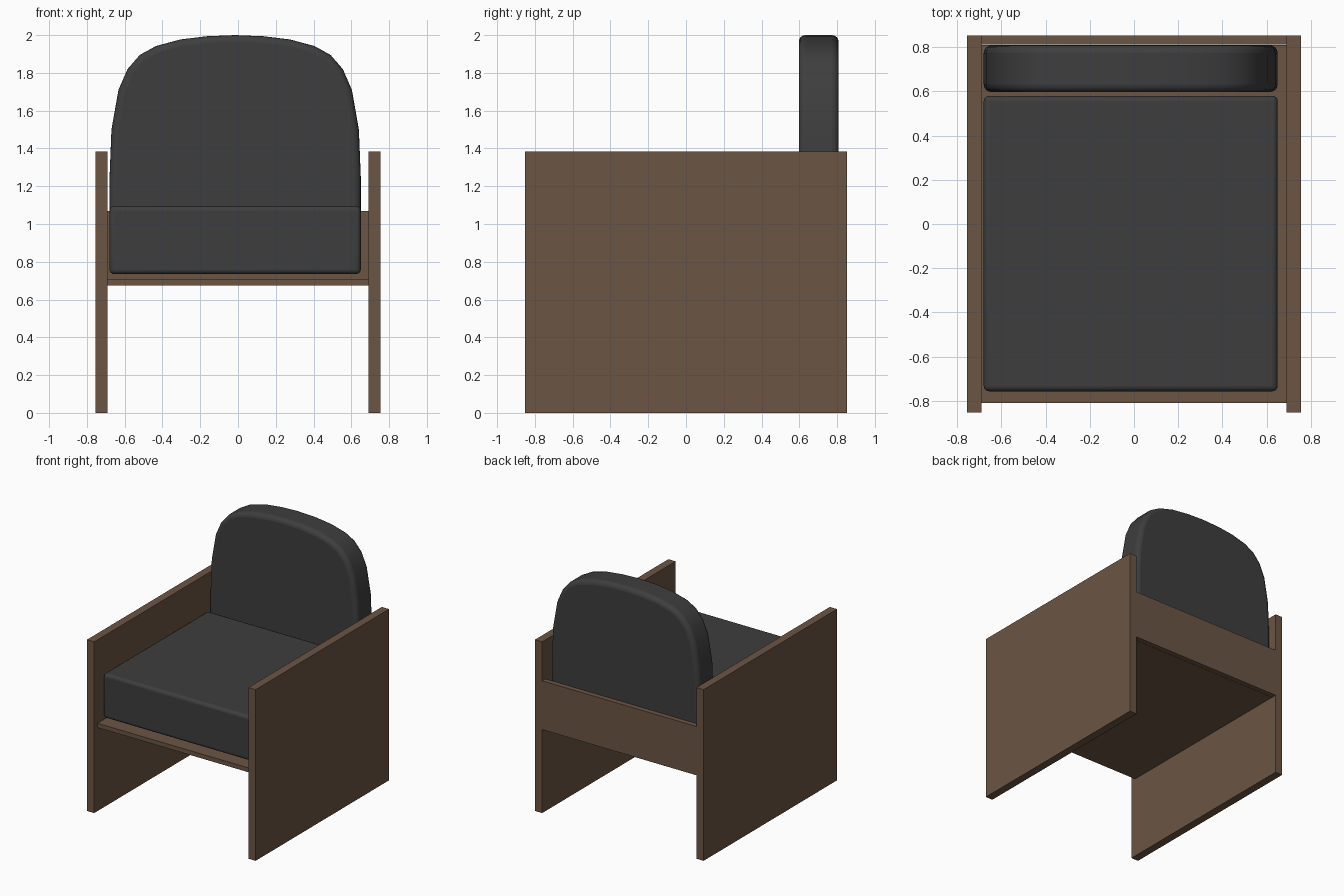
import bpy
import bmesh
import math

if "Cube" in bpy.data.objects:
    bpy.data.objects.remove(bpy.data.objects["Cube"])


def material(name, rgb):
    m = bpy.data.materials.new(name)
    m.diffuse_color = (*rgb, 1)
    m.use_nodes = True
    m.node_tree.nodes["Principled BSDF"].inputs["Base Color"].default_value = m.diffuse_color
    return m


wood = material("brown_wood", (0.145, 0.09, 0.057))
fabric = material("dark_fabric", (0.048, 0.048, 0.048))


def prism(name, outline, y0, y1, mat):
    """Extrude an x-z outline from y0 to y1."""
    bm = bmesh.new()
    face = bm.faces.new([bm.verts.new((x, y0, z)) for x, z in outline])
    ext = bmesh.ops.extrude_face_region(bm, geom=[face])
    verts = [v for v in ext["geom"] if isinstance(v, bmesh.types.BMVert)]
    bmesh.ops.translate(bm, verts=verts, vec=(0, y1 - y0, 0))
    bmesh.ops.recalc_face_normals(bm, faces=bm.faces)
    me = bpy.data.meshes.new(name)
    bm.to_mesh(me)
    bm.free()
    me.materials.append(mat)
    ob = bpy.data.objects.new(name, me)
    bpy.context.collection.objects.link(ob)
    return ob


def rect(x0, x1, z0, z1):
    return [(x0, z0), (x1, z0), (x1, z1), (x0, z1)]


def soften(ob, width):
    """Round the sharp edges of a cushion and shade it smooth."""
    b = ob.modifiers.new("rounding", 'BEVEL')
    b.width = width
    b.segments = 4
    b.limit_method = 'ANGLE'
    b.angle_limit = math.radians(50)
    bpy.ops.object.select_all(action='DESELECT')
    ob.select_set(True)
    bpy.context.view_layer.objects.active = ob
    bpy.ops.object.shade_smooth_by_angle(angle=math.radians(35))


# Wooden frame: two side panels, seat board and back rail
for side, s in (("left", -1), ("right", 1)):
    xs = sorted((s * 0.69, s * 0.755))
    prism(side + "_side_panel", rect(*xs, 0, 1.385), -0.853, 0.853, wood)
prism("seat_board", rect(-0.69, 0.69, 0.675, 0.71), -0.81, 0.81, wood)
prism("back_rail", rect(-0.69, 0.69, 0.675, 1.07), 0.812, 0.853, wood)

# Seat cushion, sitting slightly off centre
cx, half = -0.015, 0.665
seat = prism("seat_cushion", rect(cx - half, cx + half, 0.735, 1.095), -0.757, 0.58, fabric)
soften(seat, 0.025)

# Back cushion with an arched top
arch = [(half, 0.735), (half, 1.25), (0.655, 1.5), (0.618, 1.71), (0.57, 1.82),
        (0.505, 1.895), (0.42, 1.942), (0.29, 1.977), (0.15, 1.994)]
outline = [(cx + x, z) for x, z in arch] + [(cx, 2.0)]
outline += [(cx - x, z) for x, z in reversed(arch)]
back = prism("back_cushion", outline, 0.597, 0.808, fabric)
soften(back, 0.035)
